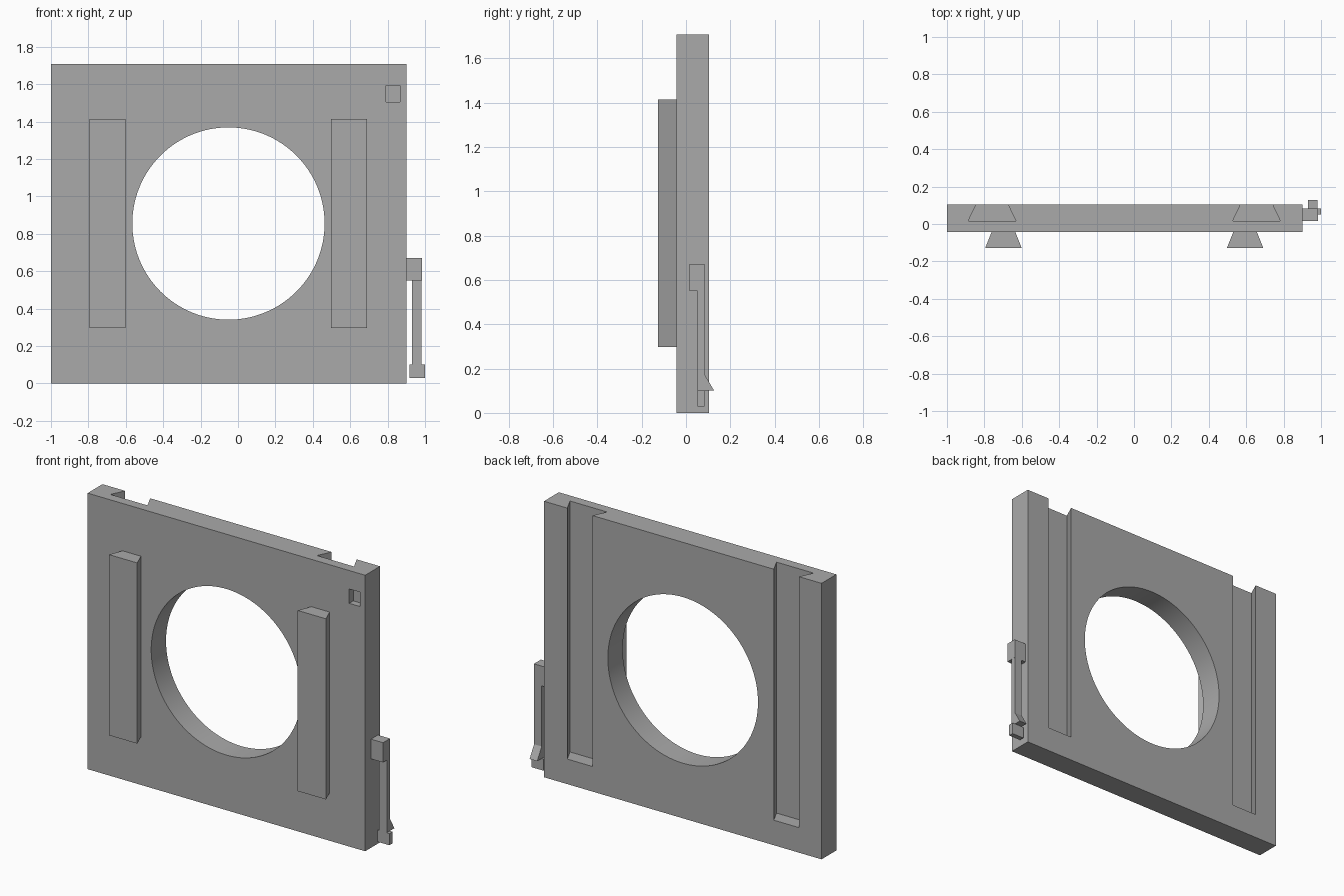
import bpy, bmesh, math
from mathutils import Vector

default = bpy.data.objects.get("Cube")
if default:
    bpy.data.objects.remove(default, do_unlink=True)

grey = bpy.data.materials.new("plain_grey")
grey.use_nodes = True
grey.diffuse_color = (0.4, 0.4, 0.4, 1)
grey.node_tree.nodes["Principled BSDF"].inputs["Base Color"].default_value = (0.4, 0.4, 0.4, 1)


def prism(name, outline, axis, start, end):
    """Extrude a 2D outline along x (outline y, z), y (outline x, z) or z (outline x, y)."""
    place = {"x": lambda a, b: (start, a, b),
             "y": lambda a, b: (a, start, b),
             "z": lambda a, b: (a, b, start)}[axis]
    bm = bmesh.new()
    face = bm.faces.new([bm.verts.new(place(a, b)) for a, b in outline])
    moved = bmesh.ops.extrude_face_region(bm, geom=[face])["geom"]
    shift = Vector([(end - start) * (axis == k) for k in "xyz"])
    bmesh.ops.translate(bm, vec=shift, verts=[v for v in moved if isinstance(v, bmesh.types.BMVert)])
    bmesh.ops.recalc_face_normals(bm, faces=bm.faces)
    mesh = bpy.data.meshes.new(name)
    bm.to_mesh(mesh)
    bm.free()
    mesh.materials.append(grey)
    obj = bpy.data.objects.new(name, mesh)
    bpy.context.collection.objects.link(obj)
    return obj


def rect(a0, a1, b0, b1):
    return [(a0, b0), (a1, b0), (a1, b1), (a0, b1)]


def dovetail(center, y0, half0, y1, half1):
    return [(center - half0, y0), (center + half0, y0), (center + half1, y1), (center - half1, y1)]


FRONT, BACK, TOP = -0.042, 0.103, 1.708

# Main plate
plate = prism("plate", rect(-1, 0.9, 0, TOP), "y", FRONT, BACK)

# Round opening, small front pocket and two dovetail grooves open at the top
circle = [(-0.051 + 0.514 * math.cos(math.tau * i / 128),
           0.855 + 0.514 * math.sin(math.tau * i / 128)) for i in range(128)]
cutters = [prism("opening_cutter", circle, "y", -0.3, 0.3),
           prism("pocket_cutter", rect(0.791, 0.866, 1.505, 1.594), "y", -0.2, FRONT + 0.04)]
FLOOR, BEYOND = 0.017, 0.146
for side, center in (("right", -0.759), ("left", 0.655)):
    outline = dovetail(center, FLOOR, 0.127, BEYOND, 0.065)
    cutters.append(prism(side + "_groove_cutter", outline, "z", 0.155, 2))

bpy.context.view_layer.objects.active = plate
for cutter in cutters:
    mod = plate.modifiers.new(cutter.name, "BOOLEAN")
    mod.operation, mod.solver, mod.object = "DIFFERENCE", "EXACT", cutter
    bpy.ops.object.modifier_apply(modifier=mod.name)
    bpy.data.objects.remove(cutter, do_unlink=True)
bpy.ops.object.select_all(action="DESELECT")
plate.select_set(True)
bpy.ops.object.shade_smooth_by_angle(angle=math.radians(25))

# Dovetail rails on the front
for side, center in (("right", -0.698), ("left", 0.594)):
    outline = dovetail(center, FRONT, 0.063, -0.127, 0.097)
    prism(side + "_rail", outline, "z", 0.297, 1.415)

# Spring clip on the left edge: mount, hooked arm and thumb tab
prism("clip_mount", rect(0.015, 0.083, 0.55, 0.672), "x", 0.9, 0.983)
arm = [(0.052, 0.03), (0.083, 0.03), (0.083, 0.1), (0.127, 0.1),
       (0.083, 0.175), (0.083, 0.56), (0.052, 0.56)]
prism("clip_arm", arm, "x", 0.93, 0.982)
prism("clip_tab", rect(0.052, 0.083, 0.028, 0.1), "x", 0.918, 1)
